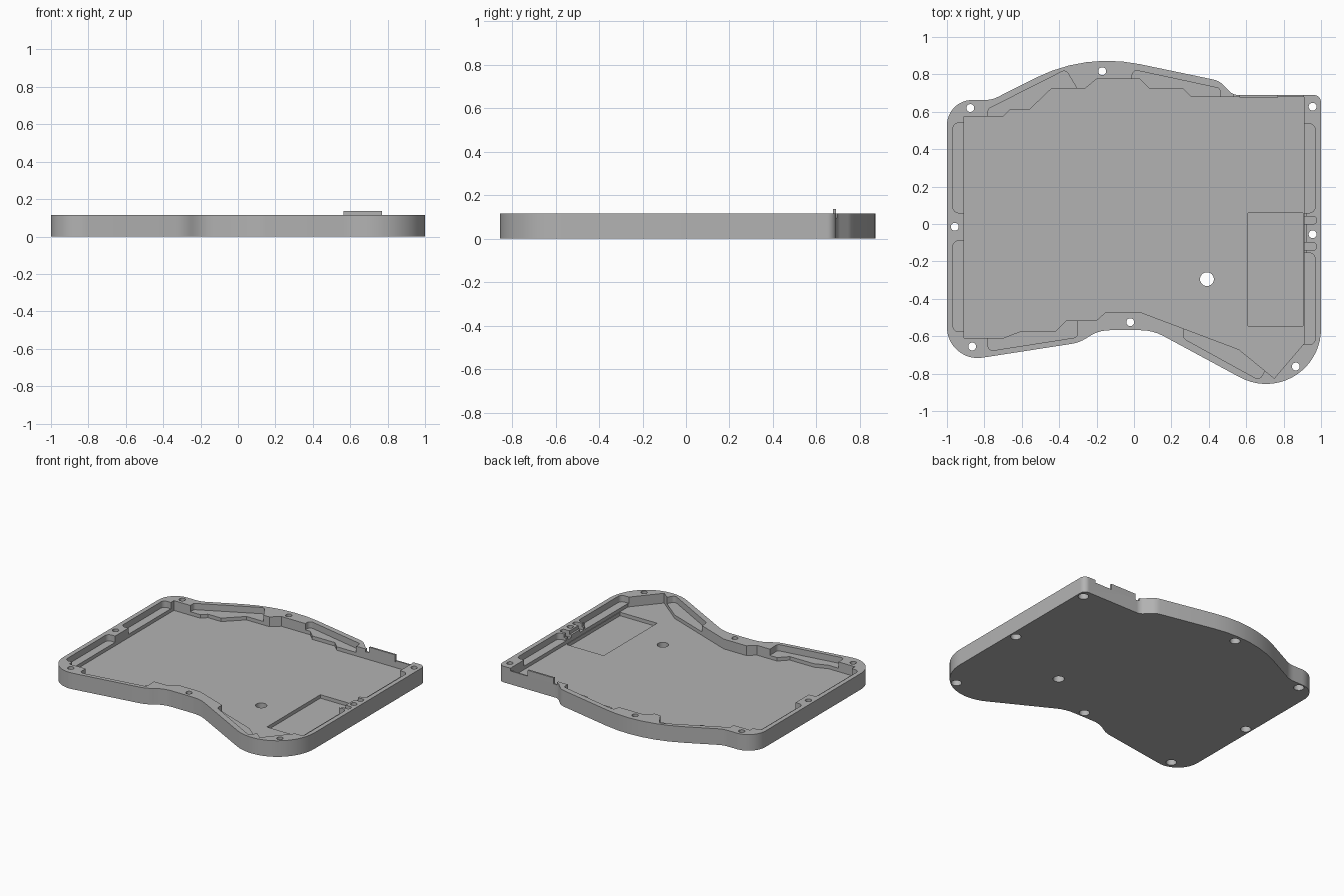
import bpy, bmesh, math
from mathutils import Vector

if "Cube" in bpy.data.objects:
    bpy.data.objects.remove(bpy.data.objects["Cube"])

HEIGHT, FLOOR, LEDGE, RECESS = 0.115, 0.045, 0.07, 0.02
ABOVE = HEIGHT + 0.1

grey = bpy.data.materials.new("plain grey")
grey.use_nodes = True
grey.diffuse_color = (0.45, 0.45, 0.45, 1)
grey.node_tree.nodes["Principled BSDF"].inputs["Base Color"].default_value = grey.diffuse_color


def rounded(corners):
    """Replace each (x, y, radius) corner with a tangent arc."""
    out = []
    n = len(corners)
    for i, (x, y, r) in enumerate(corners):
        p = Vector((x, y))
        a = (Vector(corners[i - 1][:2]) - p).normalized()
        b = (Vector(corners[(i + 1) % n][:2]) - p).normalized()
        if r == 0:
            out.append(p)
            continue
        half = a.angle(b) / 2
        centre = p + (a + b).normalized() * (r / math.sin(half))
        start = p + a * (r / math.tan(half)) - centre
        end = p + b * (r / math.tan(half)) - centre
        turn = start.angle_signed(end)
        steps = max(3, int(abs(turn) / math.radians(6)))
        for k in range(steps + 1):
            t = -turn * k / steps
            c, s = math.cos(t), math.sin(t)
            out.append(centre + Vector((start.x * c - start.y * s, start.x * s + start.y * c)))
    return out


def prism(name, points, z0, z1):
    bm = bmesh.new()
    face = bm.faces.new([bm.verts.new((p[0], p[1], z0)) for p in points])
    top = bmesh.ops.extrude_face_region(bm, geom=[face])["geom"]
    bmesh.ops.translate(bm, vec=(0, 0, z1 - z0),
                        verts=[v for v in top if isinstance(v, bmesh.types.BMVert)])
    bmesh.ops.recalc_face_normals(bm, faces=bm.faces)
    mesh = bpy.data.meshes.new(name)
    bm.to_mesh(mesh)
    bm.free()
    mesh.materials.append(grey)
    obj = bpy.data.objects.new(name, mesh)
    bpy.context.collection.objects.link(obj)
    return obj


def box(x0, x1, y0, y1):
    return [(x0, y0), (x1, y0), (x1, y1), (x0, y1)]


def circle(x, y, r):
    return [(x + r * math.cos(k * math.tau / 32), y + r * math.sin(k * math.tau / 32))
            for k in range(32)]


# Outer body
tray = prism("tray_body", rounded([
    (-1, -.744, .165), (-.29, -.634, .2), (-.19, -.568, .2), (.1, -.568, .25),
    (1, -1.054, .294), (1, .69, .04), (.53, .69, .06), (.455, .766, .1),
    (-.26, .9155, .85), (-.76, .663, .15), (-1, .663, .135)]), 0, HEIGHT)


def cut(points, z0, z1=ABOVE):
    cutter = prism("cutter", points, z0, z1)
    cutter.hide_render = True
    mod = tray.modifiers.new("cut", "BOOLEAN")
    mod.operation, mod.solver, mod.object = "DIFFERENCE", "EXACT", cutter
    bpy.context.view_layer.objects.active = tray
    bpy.ops.object.modifier_apply(modifier=mod.name)
    bpy.data.objects.remove(cutter)


# Main cavity with stepped edges
cut([(-.91, -.61), (-.7, -.61), (-.61, -.575), (-.42, -.575), (-.36, -.515), (-.2, -.515),
     (-.15, -.47), (.03, -.47), (.56, -.67), (.75, -.825), (.908, -.64), (.908, .68),
     (.305, .68), (.26, .725), (.08, .725), (.03, .775), (-.2, .775), (-.26, .725),
     (-.44, .725), (-.56, .61), (-.665, .61), (-.7, .575), (-.91, .575)], FLOOR)

# Battery recess
cut(box(.61, .904, -.545, .06), RECESS)

# Shallow pockets along both sides
for side, y0, y1 in [(-1, .06, .54), (-1, -.575, -.09), (1, .06, .535), (1, -.645, -.155)]:
    inner, outer = side * .88, side * .968
    cut(rounded([(inner, y0, 0), (outer, y0, .03), (outer, y1, .03), (inner, y1, 0)]), LEDGE)

# Shallow pockets along the back and front
for pocket in [
    [(-.01, .74, 0), (-.01, .826, .025), (.46, .725, .02), (.46, .66, 0), (.28, .66, 0)],
    [(-.78, .55, 0), (-.78, .615, .02), (-.365, .825, .025), (-.305, .725, 0),
     (-.3, .7, 0), (-.44, .7, 0), (-.56, .57, 0)],
    [(-.78, -.58, 0), (-.78, -.68, .025), (-.3, -.605, .025), (-.305, -.49, 0),
     (-.37, -.49, 0), (-.43, -.55, 0)],
    [(.265, -.53, 0), (.265, -.612, .03), (.67, -.835, .025), (.705, -.775, 0), (.56, -.64, 0)],
]:
    cut(rounded(pocket), LEDGE)

# Two small connector grooves and their shared relief
for y in (.02, -.12):
    cut(rounded([(.88, y - .02, 0), (.975, y - .02, .015),
                 (.975, y + .02, .015), (.88, y + .02, 0)]), LEDGE)
cut(box(.88, .922, -.155, .06), HEIGHT - .025)

# Screw holes with counterbores underneath, and one plain floor hole
for x, y in [(-.875, .62), (-.17, .817), (.955, .627), (-.958, -.015), (-.865, -.655),
             (-.02, -.525), (.865, -.762), (.955, -.055)]:
    cut(circle(x, y, .021), -.1)
    cut(circle(x, y, .034), -.1, .05)
cut(circle(.39, -.295, .037), -.1)

# Lowered thin back wall carrying a raised tab
cut(box(.535, .905, .66, .72), HEIGHT - .02)
tab = prism("back_tab", box(.565, .77, .677, .69), HEIGHT - .03, .137)

bpy.ops.object.select_all(action="DESELECT")
tray.select_set(True)
bpy.context.view_layer.objects.active = tray
bpy.ops.object.shade_smooth_by_angle(angle=math.radians(25))
